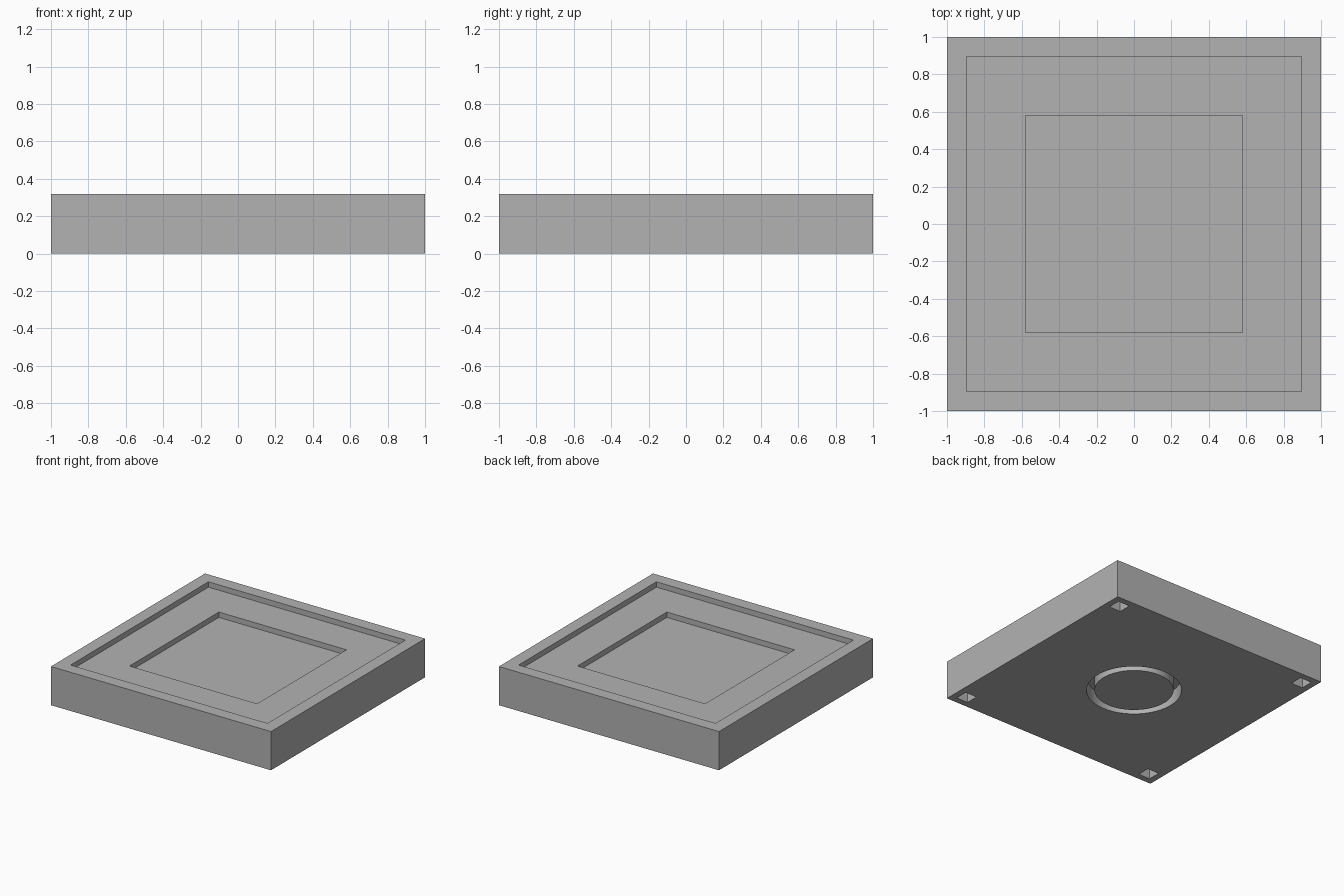
import bpy, bmesh, math
from mathutils import Matrix, Vector

cube = bpy.data.objects.get("Cube")
if cube:
    bpy.data.objects.remove(cube, do_unlink=True)

HEIGHT = 0.318
STEP = 0.044        # depth of each recess on top
HOLE = 0.105        # width and depth of the peg holes
EDGE = 0.895        # rim inset, also the peg hole centres
OVER = 0.05         # cutter overshoot past the surface

grey = bpy.data.materials.new("Light grey")
grey.use_nodes = True
colour = (0.448, 0.448, 0.448, 1)
grey.diffuse_color = colour
grey.node_tree.nodes["Principled BSDF"].inputs["Base Color"].default_value = colour


def to_object(name, bm):
    bmesh.ops.recalc_face_normals(bm, faces=bm.faces)
    mesh = bpy.data.meshes.new(name)
    bm.to_mesh(mesh)
    bm.free()
    mesh.materials.append(grey)
    obj = bpy.data.objects.new(name, mesh)
    bpy.context.collection.objects.link(obj)
    return obj


def block(name, half, z0, z1, x=0, y=0):
    bm = bmesh.new()
    bmesh.ops.create_cube(bm, size=1, matrix=Matrix.Translation((x, y, (z0 + z1) / 2))
                          @ Matrix.Diagonal((2 * half, 2 * half, z1 - z0, 1)))
    return to_object(name, bm)


def ring(name, inner, outer, z0, z1):
    bm = bmesh.new()
    profile = [(inner, z0), (outer, z0), (outer, z1), (inner, z1)]
    verts = [bm.verts.new((r, 0, z)) for r, z in profile]
    edges = [bm.edges.new((verts[i], verts[(i + 1) % 4])) for i in range(4)]
    bmesh.ops.spin(bm, geom=verts + edges, cent=Vector(), axis=(0, 0, 1),
                   angle=math.tau, steps=64, use_merge=False)
    bmesh.ops.remove_doubles(bm, verts=bm.verts, dist=0.0001)
    return to_object(name, bm)


# Square slab
base = block("tile_base", 1, 0, HEIGHT)

# Two stepped recesses on top, ring groove and corner peg holes underneath
cutters = [
    block("outer_recess_cutter", EDGE, HEIGHT - STEP, HEIGHT + OVER),
    block("inner_recess_cutter", 0.58, HEIGHT - 2 * STEP, HEIGHT + OVER),
    ring("ring_groove_cutter", 0.298, 0.358, -OVER, 0.115),
]
for sx in (-1, 1):
    for sy in (-1, 1):
        cutters.append(block("peg_hole_cutter", HOLE / 2, -OVER, HOLE, sx * EDGE, sy * EDGE))

bpy.context.view_layer.objects.active = base
base.select_set(True)
for cutter in cutters:
    cutter.hide_render = True
    mod = base.modifiers.new("Cut", "BOOLEAN")
    mod.operation = "DIFFERENCE"
    mod.solver = "EXACT"
    mod.object = cutter
    bpy.ops.object.modifier_apply(modifier=mod.name)
    bpy.data.objects.remove(cutter, do_unlink=True)

# Smooth round groove walls, crisp everywhere else
bpy.ops.object.shade_smooth_by_angle(angle=math.radians(30))
